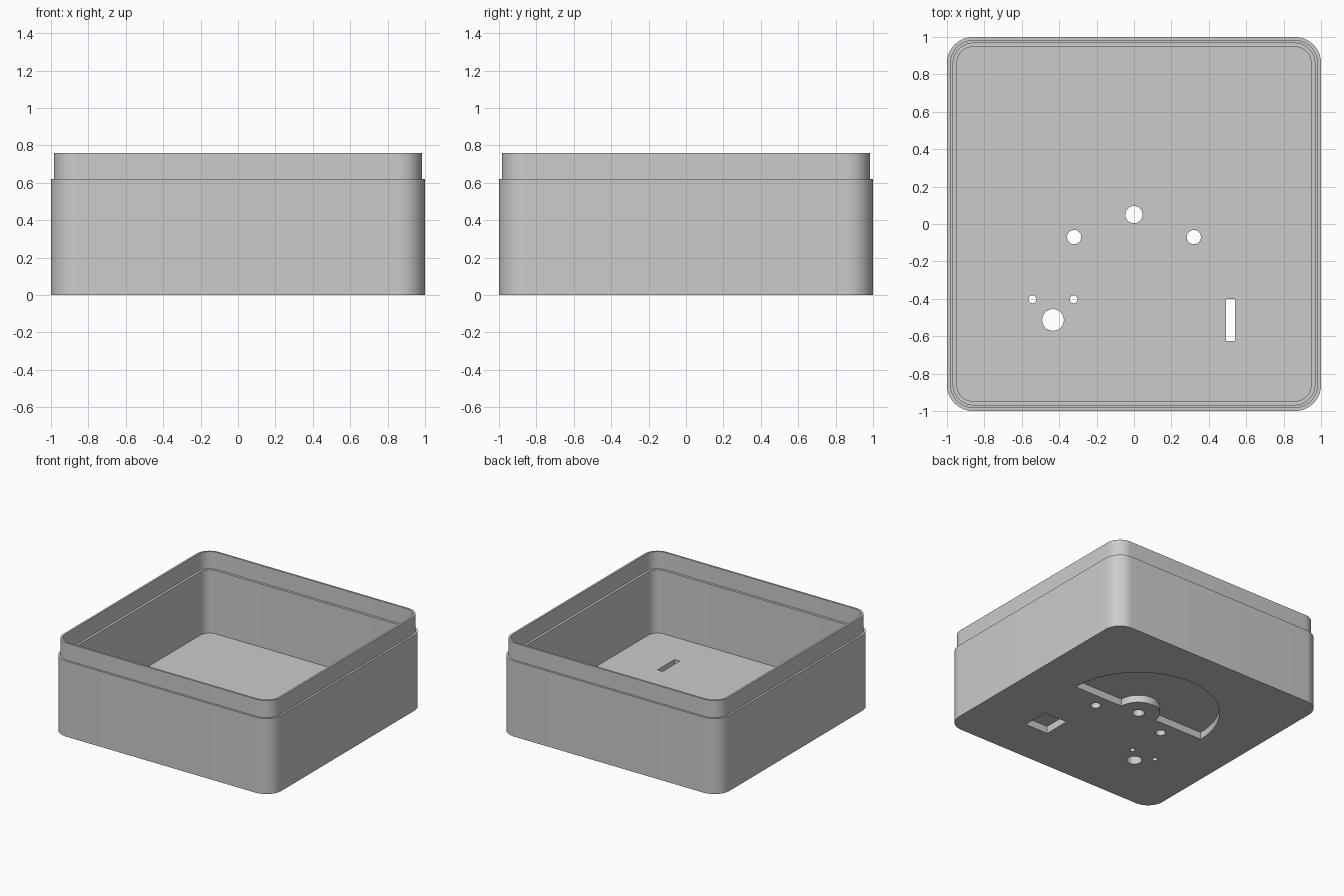
import bpy, bmesh
from math import sin, cos, pi, radians
from mathutils import Vector

cube = bpy.data.objects.get("Cube")
if cube:
    bpy.data.objects.remove(cube, do_unlink=True)

CORNER = 0.14      # outer corner radius
STEP_Z, RIM_Z, FLOOR_Z, POCKET_Z = 0.62, 0.76, 0.10, 0.06


def arc(cx, cy, r, start, end, n):
    return [(cx + r * cos(start + (end - start) * i / n),
             cy + r * sin(start + (end - start) * i / n)) for i in range(n + 1)]


def rounded_square(half):
    """Concentric outline: the corner radius shrinks with the half width."""
    r = CORNER - (1 - half)
    c = half - r
    pts = []
    for k, (sx, sy) in enumerate([(1, 1), (-1, 1), (-1, -1), (1, -1)]):
        pts += arc(sx * c, sy * c, r, k * pi / 2, (k + 1) * pi / 2, 12)
    return pts


def prism(bm, pts, offset):
    """Closed solid made by sweeping a planar outline along an offset."""
    base = [bm.verts.new(p) for p in pts]
    top = [bm.verts.new(Vector(p) + Vector(offset)) for p in pts]
    bm.faces.new(base)
    bm.faces.new(top[::-1])
    n = len(pts)
    for i in range(n):
        j = (i + 1) % n
        bm.faces.new((base[i], top[i], top[j], base[j]))


def make_object(name, bm):
    bmesh.ops.recalc_face_normals(bm, faces=bm.faces[:])
    mesh = bpy.data.meshes.new(name)
    bm.to_mesh(mesh)
    bm.free()
    obj = bpy.data.objects.new(name, mesh)
    bpy.context.collection.objects.link(obj)
    return obj


# Box shell: outer wall, stepped lip, inner wall, floor
bm = bmesh.new()
sections = [(1, 0), (1, STEP_Z), (0.983, STEP_Z), (0.983, RIM_Z),
            (0.967, RIM_Z), (0.967, STEP_Z), (0.947, STEP_Z), (0.947, FLOOR_Z)]
rings = [[bm.verts.new((x, y, z)) for x, y in rounded_square(h)] for h, z in sections]
for a, b in zip(rings, rings[1:]):
    for i in range(len(a)):
        j = (i + 1) % len(a)
        bm.faces.new((a[i], a[j], b[j], b[i]))
bm.faces.new(rings[0][::-1])
bm.faces.new(rings[-1])
box = make_object("box_shell", bm)

# Cutters: round holes through the floor
cut = bmesh.new()
holes = [(0, 0.05, 0.046), (0.32, -0.07, 0.038), (-0.32, -0.07, 0.038),
         (-0.543, -0.403, 0.021), (-0.323, -0.403, 0.021), (-0.433, -0.513, 0.058)]
for x, y, r in holes:
    outline = arc(x, y, r, 0, 2 * pi, 32)[:-1]
    prism(cut, [(px, py, -0.1) for px, py in outline], (0, 0, 0.3))

# Half-ring pocket underneath, around a central hub
half_ring = arc(0, 0.05, 0.613, 0, pi, 48) + arc(0, 0.05, 0.165, pi, 0, 24)
prism(cut, [(x, y, -0.1) for x, y in half_ring], (0, 0, POCKET_Z + 0.1))

# Square pocket underneath with a slot through the floor along one side
profile = [(0.33, -0.1), (0.54, -0.1), (0.54, 0.2), (0.493, 0.2),
           (0.493, POCKET_Z), (0.33, POCKET_Z)]
prism(cut, [(x, -0.625, z) for x, z in profile], (0, 0.225, 0))
cutter = make_object("floor_cutter", cut)
cutter.hide_render = True

# Apply the cut and drop the helper
mod = box.modifiers.new("cutouts", 'BOOLEAN')
mod.operation = 'DIFFERENCE'
mod.solver = 'EXACT'
mod.object = cutter
bpy.context.view_layer.update()
depsgraph = bpy.context.evaluated_depsgraph_get()
result = bpy.data.meshes.new_from_object(box.evaluated_get(depsgraph))
box.modifiers.clear()
box.data = result
bpy.data.objects.remove(cutter, do_unlink=True)

# Plain grey plastic
grey = bpy.data.materials.new("grey_plastic")
grey.use_nodes = True
colour = (0.6, 0.6, 0.6, 1)
grey.diffuse_color = colour
bsdf = next(n for n in grey.node_tree.nodes if n.type == 'BSDF_PRINCIPLED')
bsdf.inputs["Base Color"].default_value = colour
box.data.materials.clear()
box.data.materials.append(grey)

bpy.ops.object.select_all(action='DESELECT')
box.select_set(True)
bpy.context.view_layer.objects.active = box
bpy.ops.object.shade_smooth_by_angle(angle=radians(30))
